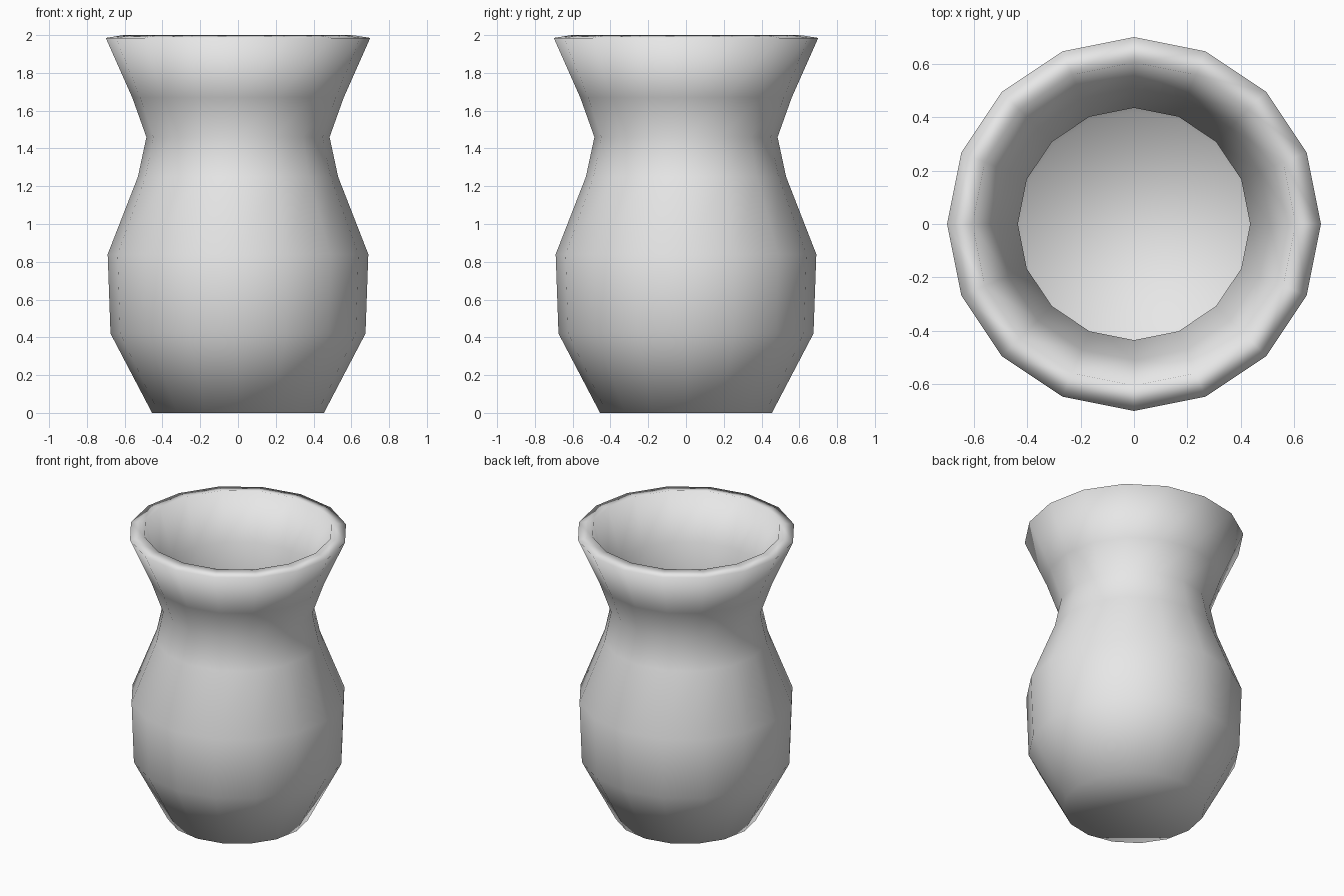
import bpy, bmesh
from math import cos, sin, pi

cube = bpy.data.objects.get("Cube")
if cube:
    bpy.data.objects.remove(cube, do_unlink=True)

SIDES = 16

# Clay colour
clay = bpy.data.materials.new("plain_grey")
clay.use_nodes = True
grey = (0.8, 0.8, 0.8, 1)
clay.diffuse_color = grey
clay.node_tree.nodes["Principled BSDF"].inputs["Base Color"].default_value = grey

# Wall section (radius, height): up the outside, over the lip, down the inside
outside = [(0.455, 0), (0.675, 0.42), (0.69, 0.84), (0.53, 1.25),
           (0.485, 1.46), (0.56, 1.67), (0.70, 1.985)]
inside = [(0.605, 2.0), (0.51, 1.68), (0.435, 1.46), (0.48, 1.24),
          (0.64, 0.83), (0.625, 0.43), (0.42, 0.05)]

# Turn the section around the vertical axis
bm = bmesh.new()
rings = []
for radius, height in outside + inside:
    rings.append([bm.verts.new((radius * cos(2 * pi * i / SIDES),
                                radius * sin(2 * pi * i / SIDES), height))
                  for i in range(SIDES)])
for low, high in zip(rings, rings[1:]):
    for i in range(SIDES):
        j = (i + 1) % SIDES
        bm.faces.new((low[i], low[j], high[j], high[i]))

# Underside and inner floor
bm.faces.new(rings[0][::-1])
bm.faces.new(rings[-1])
for face in bm.faces:
    face.smooth = True

mesh = bpy.data.meshes.new("vase")
bm.to_mesh(mesh)
bm.free()
mesh.materials.append(clay)
vase = bpy.data.objects.new("vase", mesh)
bpy.context.collection.objects.link(vase)
